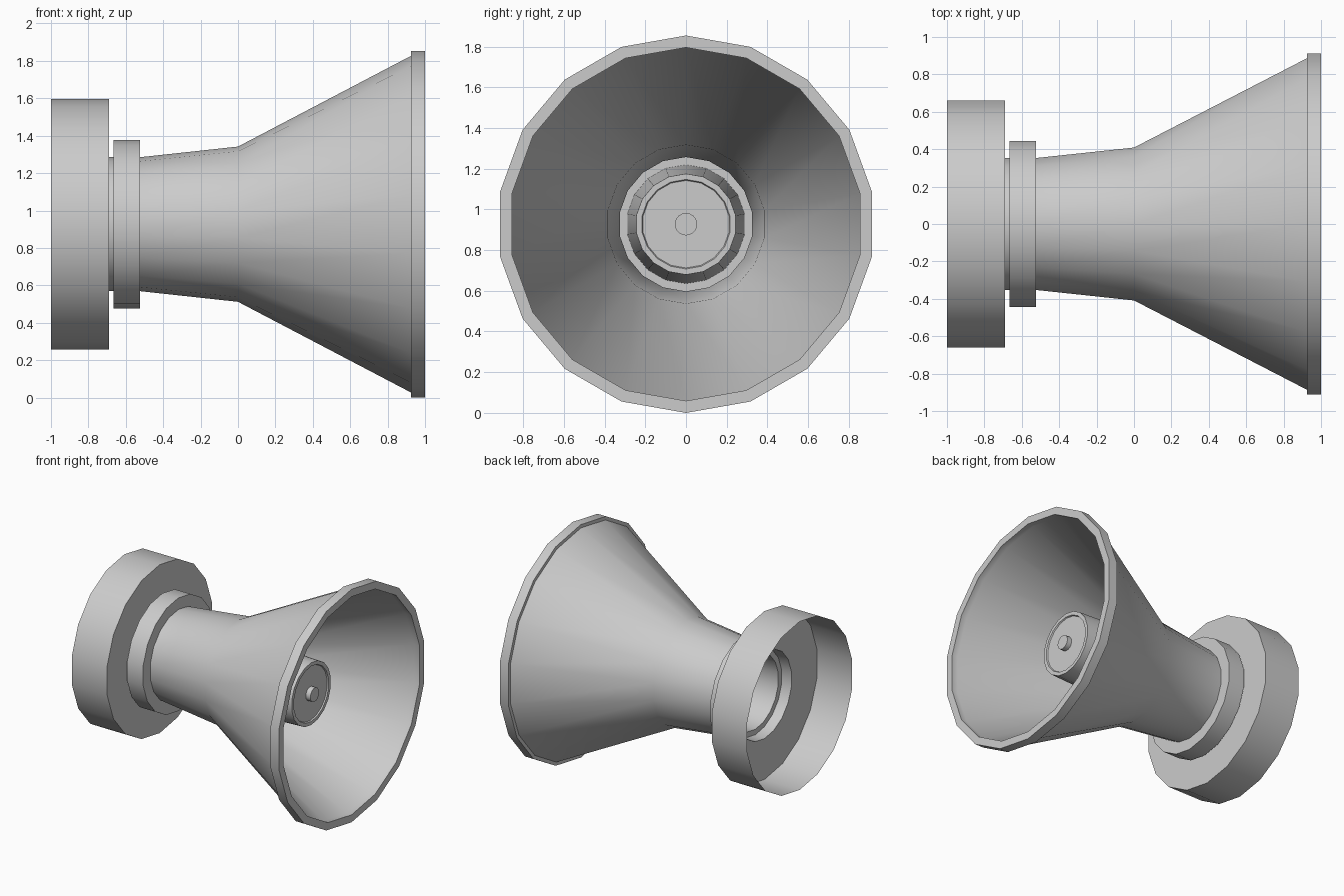
import bpy, bmesh
from math import sin, cos, pi, radians

if "Cube" in bpy.data.objects:
    bpy.data.objects.remove(bpy.data.objects["Cube"])

SIDES = 18
AXIS_Z = 0.927


def lathe(name, profile, closed=False):
    """Revolve (x, radius) points around the horizontal x axis."""
    bm = bmesh.new()
    rings = []
    for x, r in profile:
        if r == 0:
            rings.append([bm.verts.new((x, 0, AXIS_Z))] * SIDES)
        else:
            rings.append([bm.verts.new((x, r * sin(2 * pi * i / SIDES),
                                        AXIS_Z + r * cos(2 * pi * i / SIDES)))
                          for i in range(SIDES)])
    pairs = list(zip(rings, rings[1:]))
    if closed:
        pairs.append((rings[-1], rings[0]))
    for a, b in pairs:
        for i in range(SIDES):
            j = (i + 1) % SIDES
            corners = list(dict.fromkeys([a[i], b[i], b[j], a[j]]))
            bm.faces.new(corners)
    mesh = bpy.data.meshes.new(name)
    bm.to_mesh(mesh)
    bm.free()
    obj = bpy.data.objects.new(name, mesh)
    bpy.context.collection.objects.link(obj)
    bpy.ops.object.select_all(action='DESELECT')
    obj.select_set(True)
    bpy.context.view_layer.objects.active = obj
    bpy.ops.object.shade_smooth_by_angle(angle=radians(30))
    return obj


# Thin rear drum, open at the back, with a round hole in its front plate
lathe("rear_drum", [(-1, 0.67), (-0.69, 0.67), (-0.69, 0.355)])

# Flared horn: neck, bend, flare, rim lip and inner wall
lathe("horn", [(-0.69, 0.358), (-0.525, 0.358), (0, 0.415), (0.925, 0.9),
               (0.925, 0.927), (1, 0.927), (1, 0.868), (0.95, 0.868),
               (0, 0.39), (-0.525, 0.33), (-0.69, 0.345)], closed=True)

# Collar around the neck
lathe("neck_collar", [(-0.665, 0.35), (-0.665, 0.45), (-0.525, 0.45),
                      (-0.525, 0.35)], closed=True)

# Hollow tapered core with a mounting flange and slightly recessed end cap
lathe("inner_core", [(-0.61, 0.335), (-0.61, 0.292)][::1] +
      [(0.645, 0.248), (0.645, 0.22), (0.635, 0.215), (0.635, 0)])

# Small button at the centre of the core
lathe("core_button", [(0.63, 0.055), (0.675, 0.055), (0.675, 0)])
